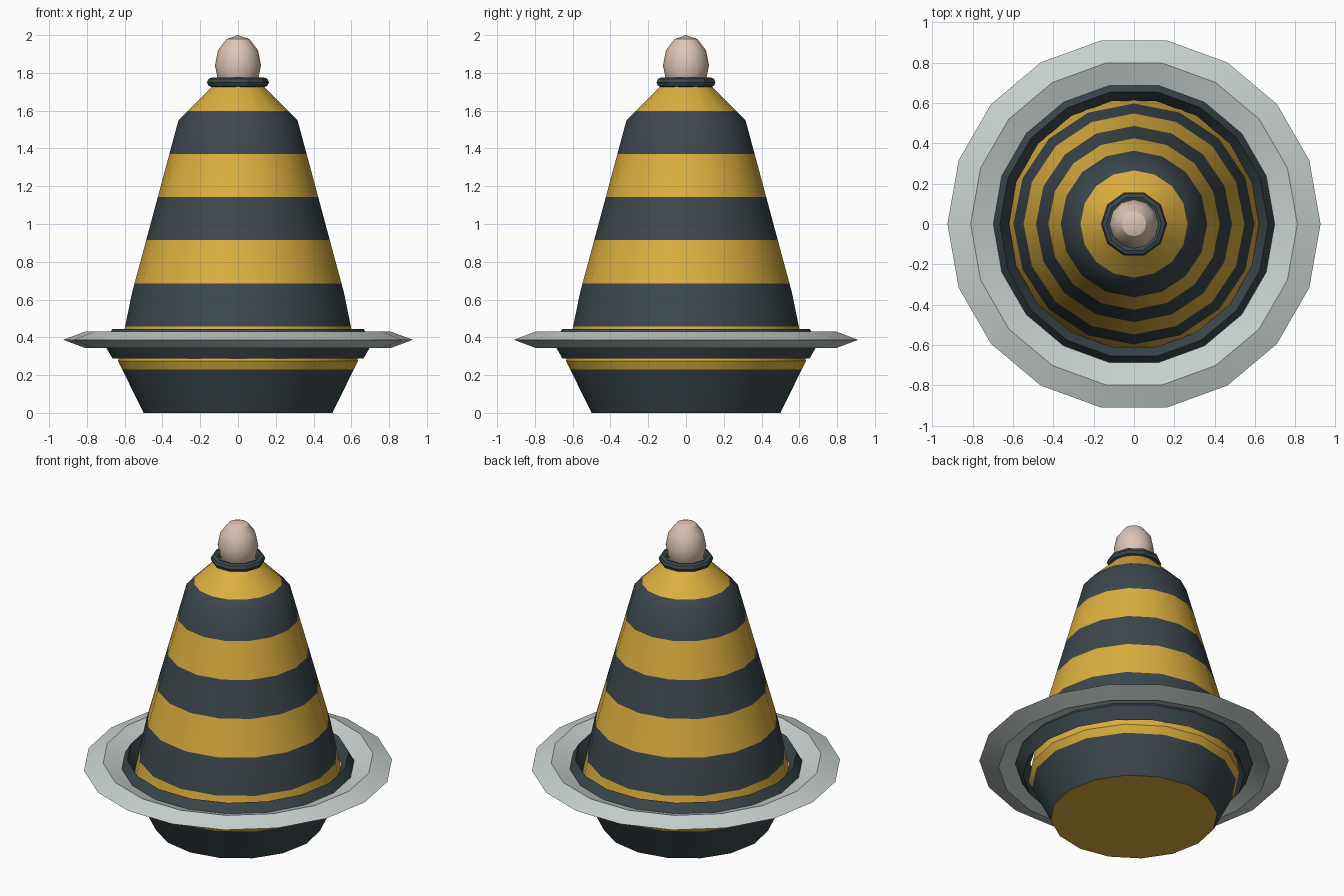
import bpy, bmesh, math

if "Cube" in bpy.data.objects:
    bpy.data.objects.remove(bpy.data.objects["Cube"])


def material(name, rgb):
    m = bpy.data.materials.new(name)
    m.diffuse_color = (*rgb, 1)
    m.use_nodes = True
    m.node_tree.nodes["Principled BSDF"].inputs["Base Color"].default_value = m.diffuse_color
    return m


YELLOW = material("warm yellow", (0.72, 0.43, 0.05))
SLATE = material("dark slate", (0.045, 0.064, 0.074))
GREY = material("pale grey", (0.58, 0.64, 0.62))
PINK = material("pale pink", (0.72, 0.56, 0.46))


def revolve(name, profile, sides, mats, ring=False, pick=None):
    """Turn an (r, z) profile around z; a ring closes on itself, others get caps."""
    bm = bmesh.new()
    loops = []
    for r, z in profile:
        loops.append([bm.verts.new((r * math.cos(math.tau * i / sides),
                                    r * math.sin(math.tau * i / sides), z))
                      for i in range(sides)])
    pairs = list(zip(loops, loops[1:]))
    if ring:
        pairs.append((loops[-1], loops[0]))
    for a, b in pairs:
        for i in range(sides):
            j = (i + 1) % sides
            bm.faces.new((a[i], a[j], b[j], b[i]))
    if not ring:
        bm.faces.new(loops[0][::-1])
        bm.faces.new(loops[-1])
    bmesh.ops.recalc_face_normals(bm, faces=bm.faces)
    if pick:
        for f in bm.faces:
            f.material_index = pick(f.calc_center_median().z)
    finish(name, bm, mats)


def finish(name, bm, mats):
    mesh = bpy.data.meshes.new(name)
    bm.to_mesh(mesh)
    bm.free()
    ob = bpy.data.objects.new(name, mesh)
    bpy.context.collection.objects.link(ob)
    for m in mats:
        mesh.materials.append(m)
    bpy.ops.object.select_all(action='DESELECT')
    ob.select_set(True)
    bpy.context.view_layer.objects.active = ob
    bpy.ops.object.shade_smooth_by_angle(angle=math.radians(30))


def section(radius, height, z, width, n):
    """Cross-section of a ring, as an ellipse with n corners."""
    return [(radius + width * math.cos(math.tau * k / n),
             z + height * math.sin(math.tau * k / n)) for k in range(n)]


# Striped body: outline with an extra loop at every stripe border
STRIPE = 0.2285
outline = [(0.5, 0), (0.635, 0.275), (0.56, 0.64), (0.315, 1.55), (0.13, 1.735)]
body = [outline[0]]
for (r0, z0), (r1, z1) in zip(outline, outline[1:]):
    for k in range(1, 8):
        z = k * STRIPE
        if z0 < z < z1:
            body.append((r0 + (r1 - r0) * (z - z0) / (z1 - z0), z))
    body.append((r1, z1))
revolve("striped_body", body, 16, [SLATE, YELLOW],
        pick=lambda z: 1 if z < 0.001 else int(z / STRIPE) % 2)

# Belt and floating hoop, both diamond in section
revolve("dark_belt", section(0.665, 0.078, 0.367, 0.045, 4), 18, [SLATE], ring=True)
revolve("pale_hoop", section(0.81, 0.043, 0.387, 0.115, 4), 18, [GREY], ring=True)

# Collar under the knob
revolve("collar", section(0.137, 0.026, 1.75, 0.027, 8), 10, [SLATE], ring=True)

# Knob on top
bm = bmesh.new()
bmesh.ops.create_uvsphere(bm, u_segments=12, v_segments=6, radius=1)
bmesh.ops.scale(bm, vec=(0.122, 0.122, 0.16), verts=bm.verts)
bmesh.ops.translate(bm, vec=(0, 0, 1.84), verts=bm.verts)
for f in bm.faces:
    f.smooth = True
finish("knob", bm, [PINK])
bpy.ops.object.shade_smooth()
